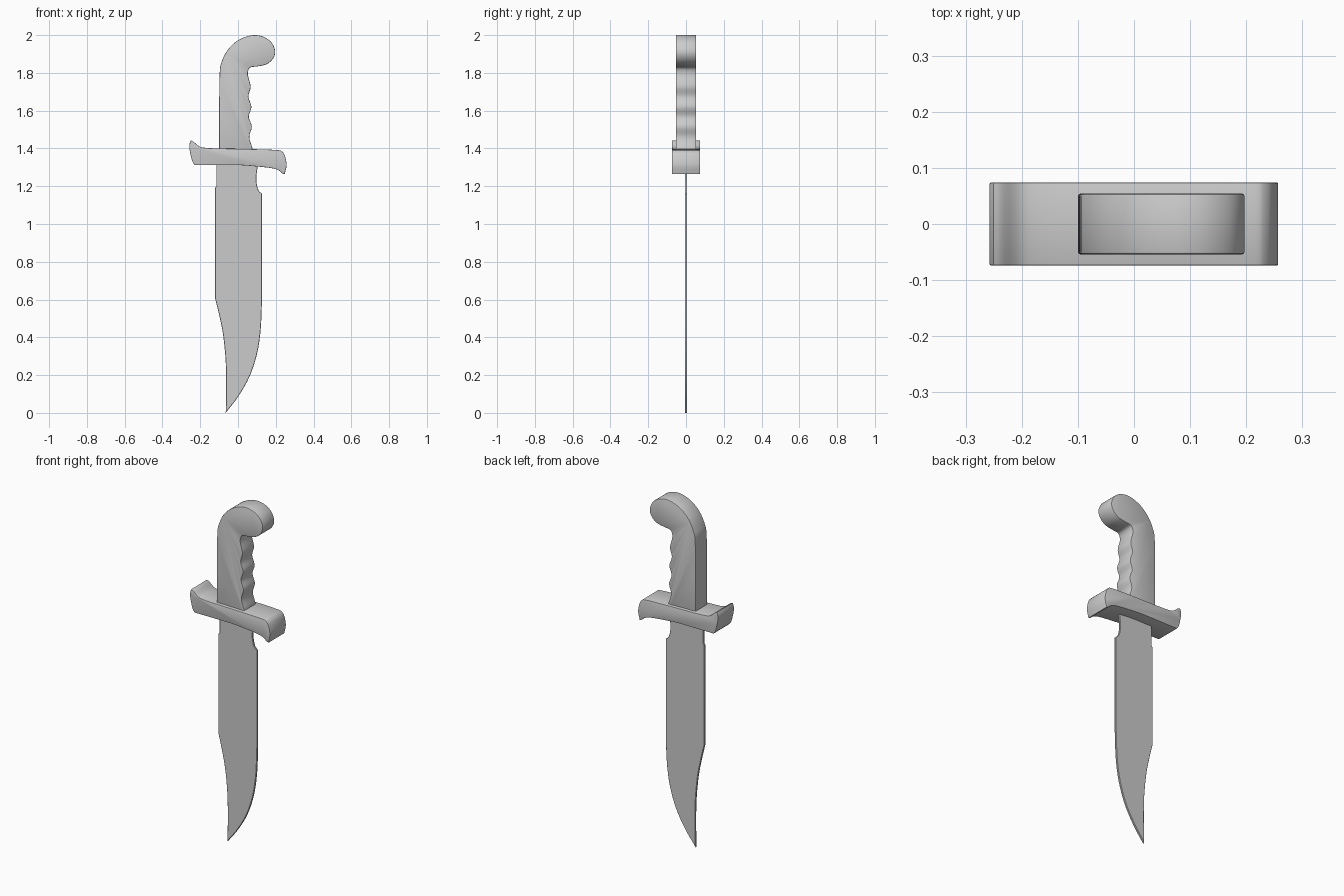
import bpy, bmesh, math
from mathutils import Vector

if "Cube" in bpy.data.objects:
    bpy.data.objects.remove(bpy.data.objects["Cube"])


def smooth_run(pts, steps=4):
    """Catmull-Rom curve through a run of points; its ends stay sharp corners."""
    p = [Vector(q) for q in pts]
    if len(p) == 2:
        return p
    p = [2 * p[0] - p[1]] + p + [2 * p[-1] - p[-2]]
    out = []
    for a, b, c, d in zip(p, p[1:], p[2:], p[3:]):
        for i in range(steps):
            t = i / steps
            out.append(0.5 * (2 * b + (c - a) * t + (2 * a - 5 * b + 4 * c - d) * t ** 2
                              + (3 * b - a - 3 * c + d) * t ** 3))
    return out + [p[-2]]


def extruded(name, runs, half, bevel, segments=2):
    """Extrude an x-z outline, made of smooth runs, along y and round its rims."""
    outline = []
    for run in runs:
        for v in smooth_run(run):
            if not outline or (v - outline[-1]).length > 1e-5:
                outline.append(v)
    if (outline[0] - outline[-1]).length < 1e-5:
        outline.pop()
    bm = bmesh.new()
    face = bm.faces.new([bm.verts.new((v.x, -half, v.y)) for v in outline])
    ext = bmesh.ops.extrude_face_region(bm, geom=[face])
    moved = [g for g in ext["geom"] if isinstance(g, bmesh.types.BMVert)]
    bmesh.ops.translate(bm, verts=moved, vec=(0, 2 * half, 0))
    bmesh.ops.recalc_face_normals(bm, faces=bm.faces[:])
    rims = [e for e in bm.edges if abs(e.verts[0].co.y - e.verts[1].co.y) < 1e-6]
    bmesh.ops.bevel(bm, geom=rims, offset=bevel, segments=segments, profile=0.5,
                    affect='EDGES', clamp_overlap=True)
    mesh = bpy.data.meshes.new(name)
    bm.to_mesh(mesh)
    bm.free()
    obj = bpy.data.objects.new(name, mesh)
    bpy.context.collection.objects.link(obj)
    bpy.ops.object.select_all(action='DESELECT')
    obj.select_set(True)
    bpy.context.view_layer.objects.active = obj
    bpy.ops.object.shade_smooth_by_angle(angle=math.radians(30))
    return obj


# Blade: curved belly, notch below the guard, clipped spine
extruded("blade", [
    [(-.065, 0), (0, .085), (.06, .19), (.1, .31), (.12, .44), (.127, .6)],
    [(.127, .6), (.127, 1.16)],
    [(.127, 1.16), (.108, 1.18), (.098, 1.22), (.098, 1.26), (.105, 1.31), (.105, 1.35)],
    [(.105, 1.35), (-.115, 1.35)],
    [(-.115, 1.35), (-.115, 1.2)],
    [(-.115, 1.2), (-.122, 1.19)],
    [(-.122, 1.19), (-.122, .61)],
    [(-.122, .61), (-.1, .52), (-.08, .42), (-.067, .3), (-.063, .2), (-.063, .1), (-.065, 0)],
], 0.006, 0.002, 1)

# Guard: S-shaped crosspiece with flared ends
extruded("guard", [
    [(-.25, 1.442), (-.235, 1.435), (-.205, 1.411), (-.17, 1.403), (-.1, 1.4), (.05, 1.397),
     (.2, 1.392), (.234, 1.383), (.25, 1.355), (.257, 1.31), (.247, 1.264)],
    [(.247, 1.264), (.235, 1.268), (.213, 1.285), (.17, 1.297), (.05, 1.309), (0, 1.312)],
    [(0, 1.312), (-.228, 1.312)],
    [(-.228, 1.312), (-.241, 1.33), (-.255, 1.385), (-.257, 1.42), (-.25, 1.442)],
], 0.074, 0.004)

# Handle: rounded hooked pommel and finger grooves
grooves = [(.053, 1.785), (.067, 1.727), (.055, 1.675), (.071, 1.62),
           (.057, 1.568), (.073, 1.515), (.06, 1.46), (.077, 1.4)]
extruded("handle", [
    [(-.1, 1.36), (-.1, 1.6)],
    [(-.1, 1.6), (-.097, 1.8), (-.086, 1.86), (-.056, 1.92), (-.01, 1.966), (.04, 1.991),
     (.09, 2), (.14, 1.989), (.18, 1.958), (.197, 1.912), (.184, 1.873), (.15, 1.845),
     (.1, 1.834), (.068, 1.83), (.055, 1.815)] + grooves,
    [(.077, 1.4), (.077, 1.36)],
    [(.077, 1.36), (-.1, 1.36)],
], 0.054, 0.004)
